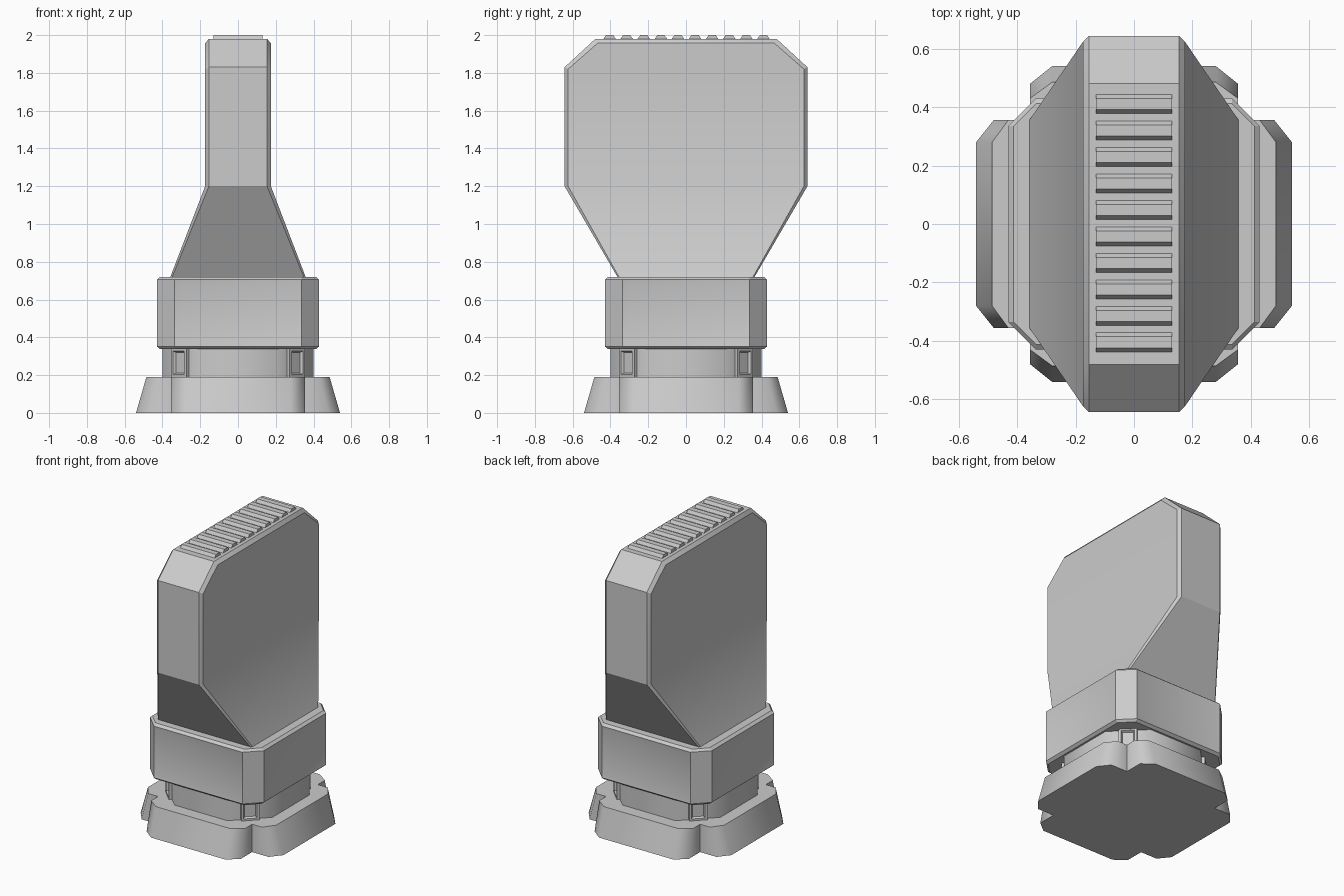
import bpy, bmesh, math
from mathutils import Matrix, Vector

if "Cube" in bpy.data.objects:
    bpy.data.objects.remove(bpy.data.objects["Cube"])


def finish(name, bm, smooth=None):
    bmesh.ops.recalc_face_normals(bm, faces=bm.faces[:])
    me = bpy.data.meshes.new(name)
    bm.to_mesh(me)
    bm.free()
    ob = bpy.data.objects.new(name, me)
    bpy.context.collection.objects.link(ob)
    if smooth:
        bpy.ops.object.select_all(action='DESELECT')
        ob.select_set(True)
        bpy.context.view_layer.objects.active = ob
        bpy.ops.object.shade_smooth_by_angle(angle=math.radians(smooth))
    return ob


def loft(rings, strip_caps=False):
    # join closed rings of equal length and cap both ends
    bm = bmesh.new()
    vs = [[bm.verts.new(p) for p in r] for r in rings]
    n = len(vs[0])
    for a, b in zip(vs, vs[1:]):
        for i in range(n):
            j = (i + 1) % n
            bm.faces.new((a[i], a[j], b[j], b[i]))
    for r in (vs[0], vs[-1]):
        if strip_caps:
            # mirrored outline: cap with horizontal quads
            for i in range(n // 2 - 1):
                bm.faces.new((r[i], r[i + 1], r[n - 2 - i], r[n - 1 - i]))
        else:
            bm.faces.new(r)
    bmesh.ops.recalc_face_normals(bm, faces=bm.faces[:])
    return bm


def four_way(points, z):
    # repeat a quarter outline around the vertical axis
    ring = []
    for k in range(4):
        m = Matrix.Rotation(k * math.pi / 2, 3, 'Z')
        ring += [m @ Vector((x, y, z)) for x, y in points]
    return ring


# flared cross-shaped foot
bottom = [(.54, -.28), (.54, .28), (.48, .355), (.355, .355), (.355, .48)]
top = [(.485, -.28), (.485, .28), (.43, .355), (.355, .355), (.355, .43)]
finish("foot_base", loft([four_way(bottom, 0), four_way(top, .19)]), 55)

# octagonal neck between foot and collar
neck = [(.40, -.2), (.40, .2)]
finish("neck", loft([four_way(neck, z) for z in (.18, .35)]), 50)

# slotted blocks on the neck corners
for k in range(4):
    bm = bmesh.new()
    bmesh.ops.create_cube(bm, size=1)
    bmesh.ops.scale(bm, vec=(.08, .116, .155), verts=bm.verts)
    bmesh.ops.translate(bm, vec=(.405, 0, .265), verts=bm.verts)
    bm.normal_update()
    face = [f for f in bm.faces if f.normal.x > .9]
    bmesh.ops.inset_region(bm, faces=face, thickness=.022)
    bmesh.ops.inset_region(bm, faces=face, thickness=.01, depth=-.015)
    bmesh.ops.rotate(bm, cent=(0, 0, 0), verts=bm.verts,
                     matrix=Matrix.Rotation(math.pi / 4 + k * math.pi / 2, 3, 'Z'))
    finish("corner_slot_%d" % (k + 1), bm)

# collar with shallow pyramid panels
rings = []
for z, d in ((.337, .018), (.352, 0), (.705, 0), (.72, .018)):
    rings.append(four_way([(.43 - d, -.335), (.43 - d, .335)], z))
bm = loft(rings)
bm.normal_update()
panels = [f for f in bm.faces if abs(f.normal.z) < .1
          and max(abs(f.normal.x), abs(f.normal.y)) > .95]
bmesh.ops.inset_individual(bm, faces=panels, thickness=.03, depth=-.006)
bmesh.ops.poke(bm, faces=panels, offset=-.006)
finish("collar", bm, 30)


# wedge-shaped head, lofted across its width
def section(x_low, x_up, pts):
    half = [(x_low if i == 0 else x_up, y, z) for i, (y, z) in enumerate(pts)]
    return half + [(x, -y, z) for x, y, z in reversed(half)]


side = [(.352, .715), (.624, 1.2), (.624, 1.82), (.468, 1.957)]
core = [(.36, .715), (.643, 1.2), (.643, 1.83), (.48, 1.98)]
finish("head", loft([section(-.36, -.174, side), section(-.35, -.154, core),
                     section(.35, .154, core), section(.36, .174, side)], True), 30)

# grip ribs along the top
for i in range(10):
    y = .41 - i * .0905
    prof = [(-.036, 1.975), (.036, 1.975), (.019, 2.0), (-.019, 2.0)]
    finish("rib_%d" % (i + 1),
           loft([[(x, y + a, z) for a, z in prof] for x in (-.13, .13)]))
